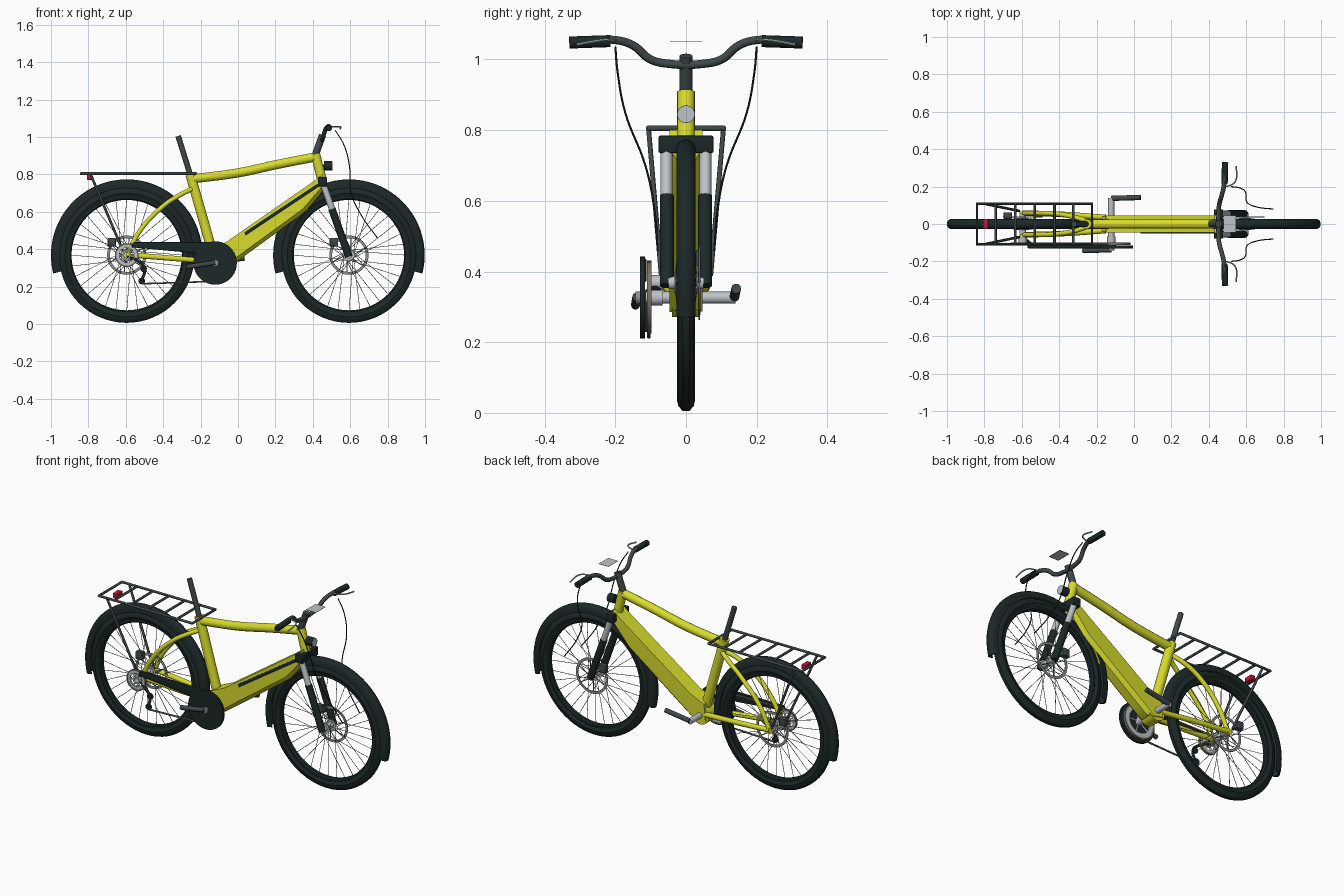
import bpy, bmesh, math
from mathutils import Vector, Matrix

if "Cube" in bpy.data.objects:
    bpy.data.objects.remove(bpy.data.objects["Cube"])


def material(name, rgb):
    m = bpy.data.materials.new(name)
    m.use_nodes = True
    m.diffuse_color = (*rgb, 1)
    bsdf = m.node_tree.nodes["Principled BSDF"]
    bsdf.inputs["Base Color"].default_value = (*rgb, 1)
    bsdf.inputs["Roughness"].default_value = 0.5
    return m


YELLOW = material("frame yellow", (0.69, 0.72, 0.025))
BLACK = material("rubber black", (0.012, 0.021, 0.021))
DARK = material("dark grey", (0.05, 0.066, 0.068))
SILVER = material("silver", (0.52, 0.55, 0.58))
STEEL = material("steel grey", (0.27, 0.28, 0.28))
RED = material("light red", (0.55, 0.008, 0.03))
CHAIN = material("chain bronze", (0.2, 0.17, 0.12))


def finish(name, bm, mat, angle=35):
    bmesh.ops.recalc_face_normals(bm, faces=bm.faces)
    me = bpy.data.meshes.new(name)
    bm.to_mesh(me)
    bm.free()
    ob = bpy.data.objects.new(name, me)
    bpy.context.collection.objects.link(ob)
    me.materials.append(mat)
    bpy.ops.object.select_all(action='DESELECT')
    ob.select_set(True)
    bpy.context.view_layer.objects.active = ob
    bpy.ops.object.shade_smooth_by_angle(angle=math.radians(angle))
    return ob


def tube(name, pts, r, mat, smooth=True, sides=3, cyclic=False):
    """Round tube along a path, turned into a mesh."""
    cu = bpy.data.curves.new(name, 'CURVE')
    cu.dimensions, cu.bevel_depth, cu.bevel_resolution = '3D', r, sides
    cu.use_fill_caps, cu.resolution_u = not cyclic, 8
    sp = cu.splines.new('BEZIER')
    sp.bezier_points.add(len(pts) - 1)
    for b, p in zip(sp.bezier_points, pts):
        b.co = p
        b.handle_left_type = b.handle_right_type = 'AUTO' if smooth else 'VECTOR'
    sp.use_cyclic_u = cyclic
    tmp = bpy.data.objects.new(name + "_path", cu)
    bpy.context.collection.objects.link(tmp)
    dg = bpy.context.evaluated_depsgraph_get()
    me = bpy.data.meshes.new_from_object(tmp.evaluated_get(dg))
    bpy.data.objects.remove(tmp)
    bm = bmesh.new()
    bm.from_mesh(me)
    bpy.data.meshes.remove(me)
    bmesh.ops.remove_doubles(bm, verts=bm.verts, dist=1e-5)
    return finish(name, bm, mat, 50)


def lathe(name, profile, x, z, mat, start=0, end=360, steps=64):
    """Closed (radius, y) profile turned about a sideways axis; angles run from +x to up."""
    bm = bmesh.new()
    a = math.radians(start)
    ring = [bm.verts.new((r * math.cos(a), y, r * math.sin(a))) for r, y in profile]
    face = bm.faces.new(ring)
    full = end - start >= 360
    geom = list(ring) + list(face.edges) + ([] if full else [face])
    if full:
        bmesh.ops.delete(bm, geom=[face], context='FACES_ONLY')
    else:
        bm.faces.new([bm.verts.new(v.co) for v in ring])
    bmesh.ops.spin(bm, geom=geom, cent=(0, 0, 0), axis=(0, -1, 0),
                   angle=math.radians(end - start), steps=steps, use_merge=full)
    bmesh.ops.remove_doubles(bm, verts=bm.verts, dist=1e-5)
    bmesh.ops.translate(bm, verts=bm.verts, vec=(x, 0, z))
    return finish(name, bm, mat)


def band(name, r0, r1, y0, y1, x, z, mat):
    return lathe(name, [(r0, y0), (r1, y0), (r1, y1), (r0, y1)], x, z, mat, steps=48)


def disc(name, c, r, width, mat, axis='Y', sides=32):
    bm = bmesh.new()
    rot = Matrix.Rotation(math.pi / 2, 4, 'X' if axis == 'Y' else 'Y')
    bmesh.ops.create_cone(bm, cap_ends=True, segments=sides, radius1=r, radius2=r,
                          depth=width, matrix=Matrix.Translation(c) @ rot)
    return finish(name, bm, mat)


def slab(name, outline, y0, y1, mat, bevel=0, segments=2, where=lambda v: True):
    """Side outline of (x, z) points, extruded sideways, bevelled where both edge ends match."""
    bm = bmesh.new()
    f = bm.faces.new([bm.verts.new((x, y0, z)) for x, z in outline])
    new = bmesh.ops.extrude_face_region(bm, geom=[f])["geom"]
    bmesh.ops.translate(bm, verts=[v for v in new if isinstance(v, bmesh.types.BMVert)],
                        vec=(0, y1 - y0, 0))
    if bevel:
        edges = [e for e in bm.edges if all(where(v.co) for v in e.verts)]
        bmesh.ops.bevel(bm, geom=edges, offset=bevel, segments=segments,
                        profile=0.5, affect='EDGES')
    return finish(name, bm, mat)


def box(name, c, size, mat, bevel=0):
    (x, y, z), (a, b, h) = c, (s / 2 for s in size)
    return slab(name, [(x - a, z - h), (x + a, z - h), (x + a, z + h), (x - a, z + h)],
                y - b, y + b, mat, bevel)


WZ, REAR, FRONT = 0.368, -0.595, 0.593

# wheels: tyre, rim, hub, spokes, brake disc, caliper and mudguard
for end, wx in (("rear", REAR), ("front", FRONT)):
    lathe(end + "_tyre", [(0.312, -0.018), (0.33, -0.026), (0.348, -0.022), (0.362, -0.010),
                          (0.362, 0.010), (0.348, 0.022), (0.33, 0.026), (0.312, 0.018)],
          wx, WZ, BLACK)
    lathe(end + "_rim", [(0.295, -0.008), (0.302, -0.016), (0.318, -0.016),
                         (0.318, 0.016), (0.302, 0.016), (0.295, 0.008)], wx, WZ, BLACK)
    disc(end + "_hub", (wx, 0, WZ), 0.018, 0.10, SILVER)
    for s in (1, -1):
        disc(end + "_hub_flange", (wx, s * 0.03, WZ), 0.03, 0.005, SILVER)
    bm = bmesh.new()
    for i in range(32):
        s = 1 if i % 2 else -1
        a, b = (math.tau * (i + k) / 32 for k in (5 * (1 if i % 4 < 2 else -1), 0))
        p = Vector((wx + 0.028 * math.cos(a), s * 0.03, WZ + 0.028 * math.sin(a)))
        q = Vector((wx + 0.3 * math.cos(b), 0, WZ + 0.3 * math.sin(b)))
        m = Matrix.Translation((p + q) / 2) @ (q - p).to_track_quat('Z', 'Y').to_matrix().to_4x4()
        bmesh.ops.create_cone(bm, cap_ends=True, segments=5, radius1=0.0016, radius2=0.0016,
                              depth=(q - p).length, matrix=m)
    finish(end + "_spokes", bm, STEEL)
    band(end + "_brake_disc", 0.09, 0.105, 0.036, 0.039, wx, WZ, STEEL)
    for i in range(6):
        a = math.tau * i / 6
        tube(end + "_disc_arm", [(wx + r * math.cos(a + t), 0.0375, WZ + r * math.sin(a + t))
                                 for r, t in ((0.02, 0), (0.092, 0.4))], 0.003, STEEL, sides=1)
    box(end + "_brake_caliper", (wx - 0.08, 0.045, WZ + 0.07), (0.045, 0.035, 0.045), DARK, 0.005)
    lathe(end + "_mudguard", [(0.358, -0.027), (0.385, -0.027), (0.398, -0.020), (0.405, -0.008),
                              (0.405, 0.008), (0.398, 0.020), (0.385, 0.027), (0.358, 0.027),
                              (0.362, 0.024), (0.383, 0.023), (0.398, 0), (0.383, -0.023),
                              (0.362, -0.024)], wx, WZ, BLACK, -14 if wx > 0 else -4, 194, 56)

# frame
BB = (-0.122, 0.326)
slab("down_tube", [(-0.16, 0.30), (-0.08, 0.28), (0.01, 0.345), (0.36, 0.60), (0.47, 0.73),
                   (0.45, 0.80), (0.40, 0.76), (-0.06, 0.44), (-0.15, 0.40)],
     -0.046, 0.046, YELLOW, 0.02, 1, lambda v: v.z < 0.74 * v.x + 0.40)
slab("down_tube_stripe", [(0.04, 0.472), (0.43, 0.732), (0.425, 0.75), (0.035, 0.49)],
     -0.050, -0.045, BLACK)
disc("bottom_bracket", (BB[0], 0, BB[1]), 0.055, 0.08, YELLOW)
tube("seat_tube", [(-0.255, 0, 0.80), (-0.13, 0, 0.36)], 0.027, YELLOW, sides=5)
tube("top_tube", [(-0.25, 0, 0.775), (0.0, 0, 0.808), (0.22, 0, 0.855), (0.415, 0, 0.893)],
     0.025, YELLOW, sides=5)
tube("head_tube", [(0.414, 0, 0.908), (0.45, 0, 0.765)], 0.026, YELLOW, sides=5)
tube("seat_post", [(-0.25, 0, 0.78), (-0.32, 0, 1.005)], 0.015, DARK, sides=4)
for s in (1, -1):
    tube("seat_stay", [(-0.59, s * 0.058, 0.37), (-0.53, s * 0.058, 0.49), (-0.40, s * 0.052, 0.63),
                       (-0.31, s * 0.035, 0.69), (-0.24, s * 0.01, 0.725)], 0.013, YELLOW)
    tube("chain_stay", [(-0.595, s * 0.058, 0.37), (-0.4, s * 0.052, 0.355),
                        (-0.15, s * 0.035, 0.335)], 0.015, YELLOW)
    disc("dropout", (REAR, s * 0.060, WZ), 0.018, 0.014, YELLOW)

# fork and headlight
box("fork_crown", (0.452, 0, 0.76), (0.05, 0.156, 0.05), BLACK, 0.006)
for s in (1, -1):
    tube("fork_upper", [(0.455, s * 0.055, 0.75), (0.515, s * 0.055, 0.58)], 0.017, SILVER, sides=4)
    tube("fork_lower", [(0.502, s * 0.054, 0.615), (FRONT, s * 0.054, 0.36)], 0.02, BLACK, sides=4)
disc("headlight_shell", (0.482, 0, 0.845), 0.025, 0.042, BLACK, 'X')
disc("headlight_lens", (0.504, 0, 0.845), 0.024, 0.004, SILVER, 'X')
tube("headlight_bracket", [(0.43, 0, 0.845), (0.47, 0, 0.845)], 0.008, BLACK)

# handlebar, grips, levers, cables and display
tube("stem", [(0.412, 0, 0.90), (0.452, 0, 1.01)], 0.019, DARK, sides=4)
half = [(0.452, 0.05, 0.988), (0.455, 0.10, 1.0), (0.468, 0.15, 1.04), (0.48, 0.20, 1.055),
        (0.485, 0.32, 1.05)]
tube("handlebar", [(x, -y, z) for x, y, z in half[::-1]] + half, 0.012, DARK)
for s in (1, -1):
    tube("grip", [(0.484, s * 0.215, 1.052), (0.487, s * 0.33, 1.048)], 0.017, BLACK, sides=4)
    tube("brake_lever", [(0.49, s * 0.20, 1.055), (0.53, s * 0.215, 1.056), (0.545, s * 0.235, 1.055),
                         (0.547, s * 0.31, 1.042)], 0.004, SILVER, sides=1)
    tube("brake_cable", [(0.52, s * 0.20, 1.035), (0.565, s * 0.193, 0.96), (0.595, s * 0.172, 0.85),
                         (0.605, s * 0.115, 0.70), (0.66, s * 0.09, 0.58), (0.745, s * 0.08, 0.46)],
         0.003, BLACK, sides=1)
box("display", (0.512, 0, 1.05), (0.065, 0.09, 0.002), SILVER)

# rack with tail light
Z = 0.805
tube("rack_rim", [(-0.84, -0.108, Z), (-0.84, 0.108, Z), (-0.225, 0.108, Z), (-0.225, -0.108, Z)],
     0.008, DARK, smooth=False, sides=2, cyclic=True)
for x in (-0.74, -0.635, -0.53, -0.425, -0.325):
    tube("rack_bar", [(x, -0.108, Z), (x, 0.108, Z)], 0.007, DARK, sides=2)
for s in (1, -1):
    tube("rack_leg", [(-0.79, s * 0.106, Z), (-0.615, s * 0.07, 0.39)], 0.007, DARK, sides=2)
box("tail_light", (-0.793, 0, 0.785), (0.028, 0.052, 0.028), RED, 0.002)

# chain drive: toothed rings carry the chain, with arms to their centres
for name, (x, z), r, arms in (("chainring", BB, 0.094, 5), ("sprocket", (REAR, WZ), 0.055, 6)):
    band(name, r * 0.72, r, -0.109, -0.100, x, z, SILVER)
    band(name + "_chain", r, r + 0.008, -0.111, -0.098, x, z, CHAIN)
    for i in range(arms):
        a = math.tau * i / arms
        tube(name + "_arm", [(x + k * math.cos(a), -0.104, z + k * math.sin(a))
                             for k in (0.018, r * 0.8)], 0.005, SILVER, sides=2)
    band(name + "_hub", 0.014, 0.022, -0.109, -0.066, x, z, SILVER)
disc("chain_guard_disc", (BB[0], -0.123, BB[1]), 0.116, 0.014, BLACK, sides=40)
slab("chain_guard_bar", [(-0.57, 0.41), (-0.14, 0.37), (-0.09, 0.437), (-0.56, 0.437)],
     -0.130, -0.112, BLACK, 0.004)
for name, z0, x1, z1 in (("upper", BB[1] + 0.098, REAR, WZ + 0.059),
                         ("lower", BB[1] - 0.098, -0.515, 0.215)):
    tube(name + "_chain_run", [(BB[0], -0.105, z0), (x1, -0.105, z1)], 0.005, CHAIN, sides=1)
tube("derailleur_arm", [(-0.59, -0.075, 0.355), (-0.54, -0.11, 0.34), (-0.50, -0.114, 0.30),
                        (-0.515, -0.114, 0.23)], 0.008, BLACK)
for x, z in ((-0.505, 0.295), (-0.515, 0.23)):
    disc("jockey_wheel", (x, -0.105, z), 0.018, 0.010, BLACK, sides=16)

# cranks
tube("crank_axle", [(BB[0], -0.115, BB[1]), (BB[0], 0.14, BB[1])], 0.017, SILVER, sides=4)
tube("left_crank", [(BB[0], 0.137, 0.328), (0.035, 0.142, 0.352)], 0.014, DARK, sides=3)
tube("right_crank", [(BB[0], -0.139, 0.328), (-0.275, -0.143, 0.305)], 0.013, DARK, sides=3)
disc("right_crank_cap", (BB[0], -0.135, BB[1]), 0.018, 0.016, STEEL, sides=20)
